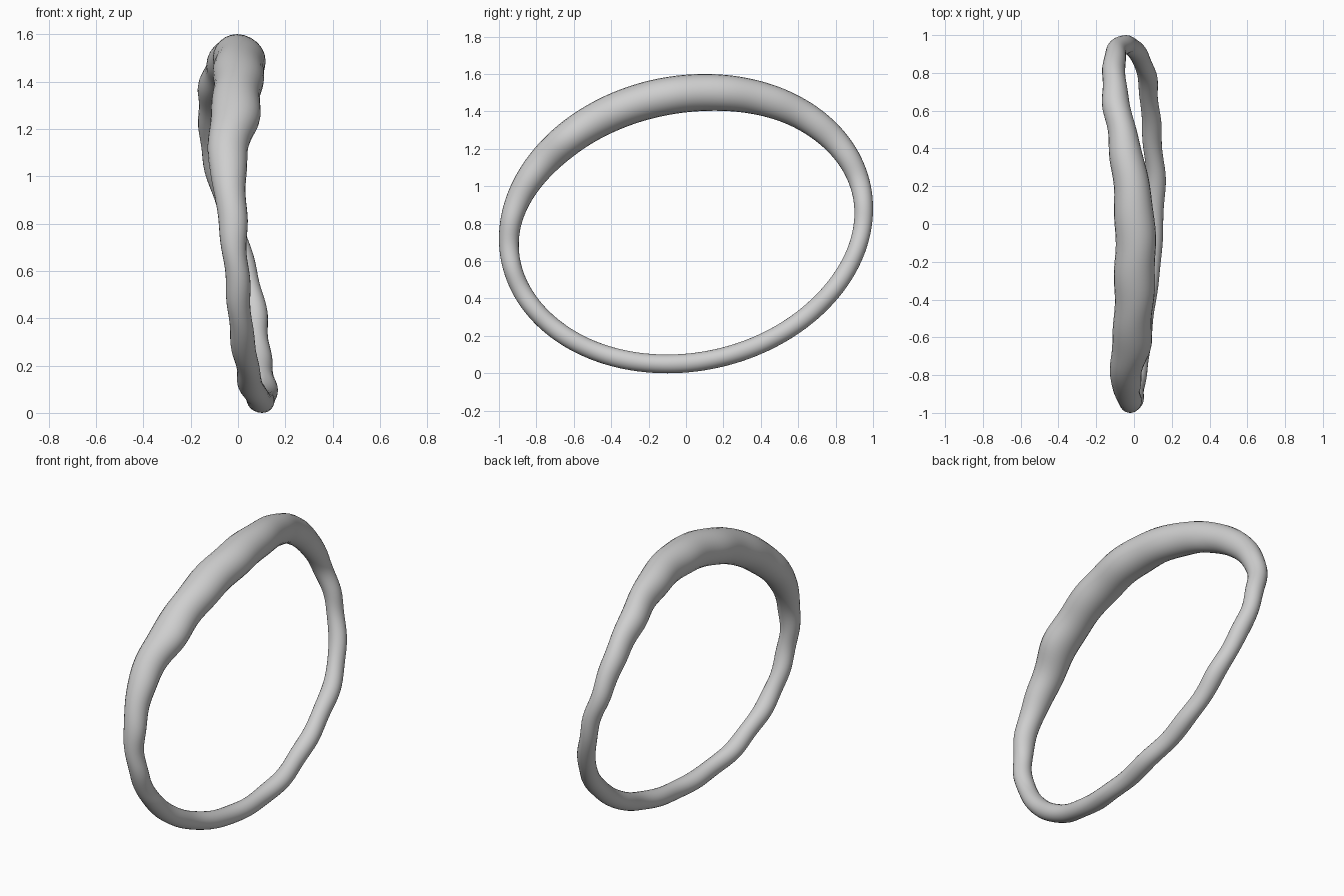
import bpy, bmesh, math

if "Cube" in bpy.data.objects:
    bpy.data.objects.remove(bpy.data.objects["Cube"])

SEGMENTS, SIDES = 192, 24

# Sideways drift and half width of the band, every 15 degrees from the back
DRIFT = [-.045, -.095, -.105, -.098, -.06, -.02, .005, .005, -.003, -.015, -.045, -.03,
         -.017, 0, .012, .035, .055, .088, .105, .113, .095, .08, .058, .005]
HALF_WIDTH = [.05, .055, .06, .07, .08, .095, .105, .108, .102, .102, .082, .067,
              .055, .05, .05, .05, .05, .05, .05, .052, .05, .05, .05, .05]
# Thickness in the ring plane, every 45 degrees
THICKNESS = [.1, .155, .2, .18, .107, .1, .1, .1]


def smooth_loop(keys, u):
    """Closed Catmull-Rom curve through evenly spaced keys, u in 0..1."""
    n = len(keys)
    i = int(u * n)
    f = u * n - i
    a, b, c, d = (keys[(i + k) % n] for k in (-1, 0, 1, 2))
    return b + .5 * f * (c - a + f * (2*a - 5*b + 4*c - d + f * (3*(b - c) + d - a)))


# Hand-formed ring: thick at the top, slim at the bottom
bm = bmesh.new()
rings = []
for s in range(SEGMENTS):
    u = s / SEGMENTS
    t = 2 * math.pi * u
    c, si = math.cos(t), math.sin(t)
    # outer silhouette, a slightly tilted oval
    y, z = c, .8 + .08 * c + .796 * si
    ty, tz = -si, -.08 * si + .796 * c
    length = math.hypot(ty, tz)
    ny, nz = tz / length, -ty / length
    half = smooth_loop(THICKNESS, u) / 2
    width = smooth_loop(HALF_WIDTH, u) + .002 * math.sin(17 * t)
    x = smooth_loop(DRIFT, u) + .003 * math.sin(19 * t + 1)
    ring = []
    for k in range(SIDES):
        a = 2 * math.pi * k / SIDES
        r = half * (math.cos(a) - 1)
        ring.append(bm.verts.new((x + width * math.sin(a), y + ny * r, z + nz * r)))
    rings.append(ring)
for s in range(SEGMENTS):
    p, q = rings[s], rings[(s + 1) % SEGMENTS]
    for k in range(SIDES):
        j = (k + 1) % SIDES
        bm.faces.new((p[k], p[j], q[j], q[k])).smooth = True
bmesh.ops.recalc_face_normals(bm, faces=bm.faces)
mesh = bpy.data.meshes.new("ring_band")
bm.to_mesh(mesh)
bm.free()

# Plain grey material
grey = bpy.data.materials.new("light grey")
grey.diffuse_color = (.62, .62, .62, 1)
grey.use_nodes = True
grey.node_tree.nodes["Principled BSDF"].inputs["Base Color"].default_value = grey.diffuse_color
mesh.materials.append(grey)
bpy.context.collection.objects.link(bpy.data.objects.new("ring_band", mesh))
